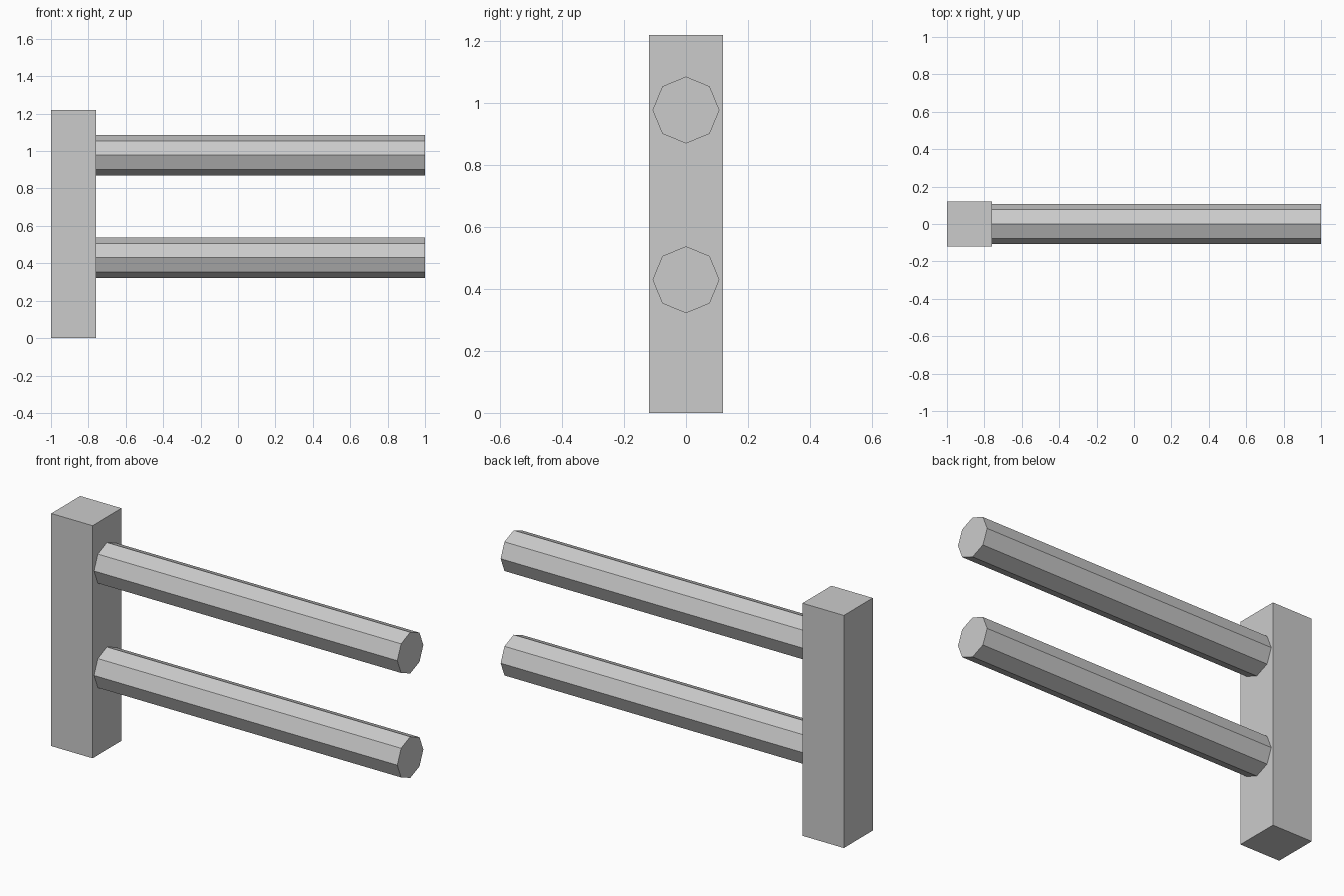
import bpy
import math

cube = bpy.data.objects.get("Cube")
if cube:
    bpy.data.objects.remove(cube, do_unlink=True)

# Single plain grey
grey = bpy.data.materials.new("plain_grey")
grey.use_nodes = True
colour = (0.6, 0.6, 0.6, 1.0)
grey.diffuse_color = colour
grey.node_tree.nodes["Principled BSDF"].inputs["Base Color"].default_value = colour

POST_WIDTH, POST_HEIGHT = 0.24, 1.22
POST_INNER = -1 + POST_WIDTH
RAIL_RADIUS = 0.108


def finish(name):
    obj = bpy.context.object
    obj.name = name
    bpy.ops.object.transform_apply(location=False, rotation=True, scale=True)
    obj.data.materials.append(grey)


# Square upright post
bpy.ops.mesh.primitive_cube_add(size=1, location=(-1 + POST_WIDTH / 2, 0, POST_HEIGHT / 2))
bpy.context.object.scale = (POST_WIDTH, POST_WIDTH, POST_HEIGHT)
finish("post")

# Eight-sided rails, butted against the post
for name, height in (("lower_rail", 0.43), ("upper_rail", 0.978)):
    bpy.ops.mesh.primitive_cylinder_add(
        vertices=8, radius=RAIL_RADIUS, depth=1 - POST_INNER,
        location=((1 + POST_INNER) / 2, 0, height), rotation=(0, math.pi / 2, 0))
    finish(name)
